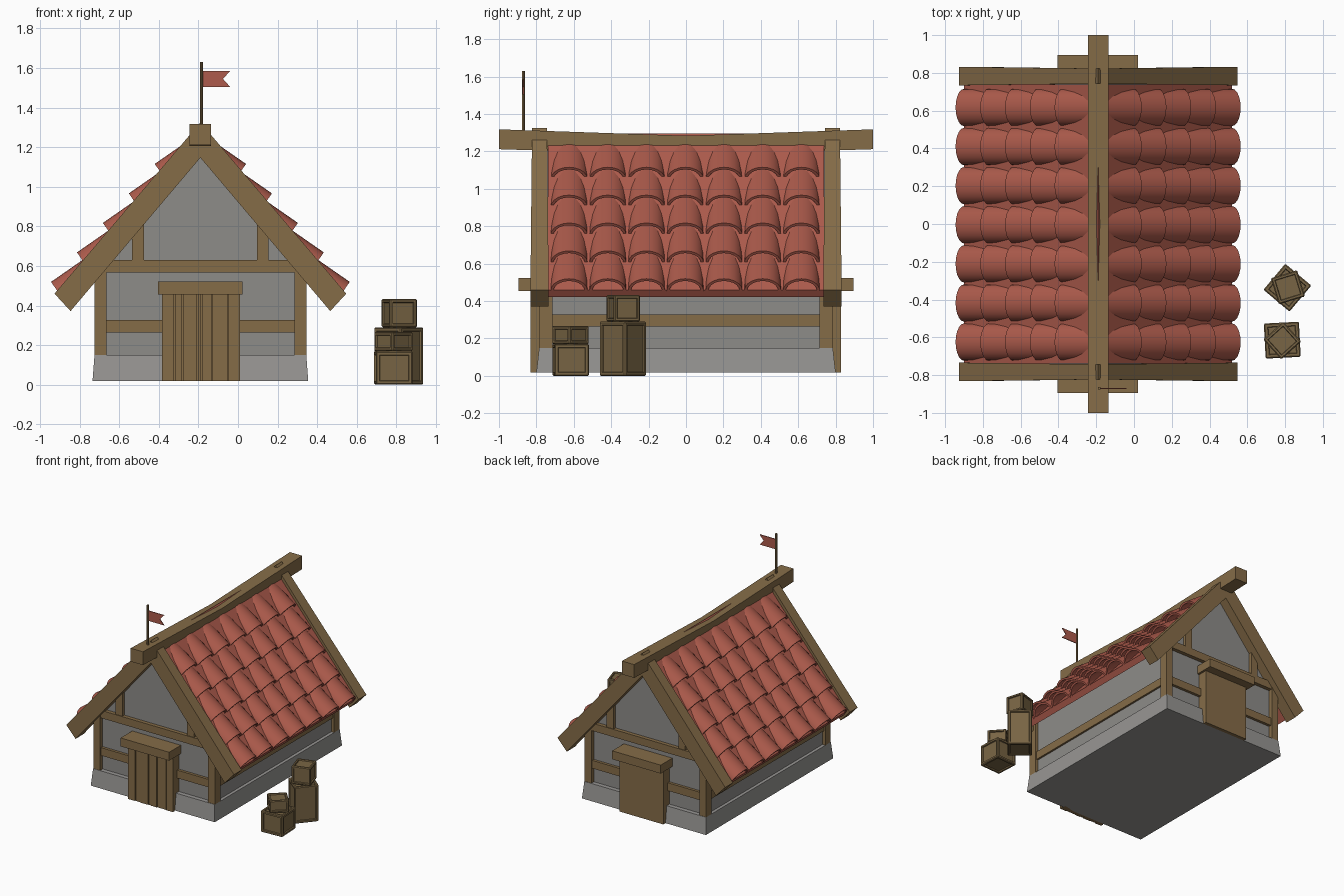
import bpy, bmesh, math
from mathutils import Matrix, Vector

if "Cube" in bpy.data.objects:
    bpy.data.objects.remove(bpy.data.objects["Cube"])

CX = -0.19          # house centre line


def mat(name, r, g, b):
    m = bpy.data.materials.new(name)
    m.diffuse_color = (r, g, b, 1)
    m.use_nodes = True
    m.node_tree.nodes["Principled BSDF"].inputs["Base Color"].default_value = m.diffuse_color
    return m


WOOD = mat("wood", 0.235, 0.150, 0.064)
CRATE = mat("crate wood", 0.190, 0.130, 0.058)
TILE = mat("red tile", 0.42, 0.105, 0.072)
WALL = mat("plaster grey", 0.27, 0.262, 0.25)
STONE = mat("stone grey", 0.31, 0.302, 0.29)


def finish(name, bm, material):
    bmesh.ops.recalc_face_normals(bm, faces=bm.faces[:])
    me = bpy.data.meshes.new(name)
    bm.to_mesh(me)
    bm.free()
    me.materials.append(material)
    ob = bpy.data.objects.new(name, me)
    bpy.context.collection.objects.link(ob)
    return ob


def add_prism(bm, pts, d0, d1, m=Matrix()):
    """Profile in local x,z extruded along local y."""
    a = [bm.verts.new(m @ Vector((x, d0, z))) for x, z in pts]
    b = [bm.verts.new(m @ Vector((x, d1, z))) for x, z in pts]
    bm.faces.new(a)
    bm.faces.new(b[::-1])
    for i in range(len(pts)):
        j = (i + 1) % len(pts)
        bm.faces.new((a[i], a[j], b[j], b[i]))


def prism(name, pts, d0, d1, material, m=Matrix()):
    bm = bmesh.new()
    add_prism(bm, pts, d0, d1, m)
    return finish(name, bm, material)


def box(name, x0, x1, y0, y1, z0, z1, material):
    return prism(name, [(x0, z0), (x1, z0), (x1, z1), (x0, z1)], y0, y1, material)


def chevron(half, top, low_top, low_half, low_z, apex):
    """Inverted V profile around the house centre."""
    return [(CX - half, low_top), (CX, top), (CX + half, low_top),
            (CX + low_half, low_z), (CX, apex), (CX - low_half, low_z)]


# Stone base with sloping sides
bm = bmesh.new()
bmesh.ops.create_cube(bm, size=1)
for v in bm.verts:
    top = v.co.z > 0
    v.co = (CX + math.copysign(0.535 if top else 0.545, v.co.x),
            math.copysign(0.785 if top else 0.80, v.co.y), 0.15 if top else 0.018)
finish("stone_base", bm, STONE)

# Walls with gables
prism("walls", [(CX - 0.51, 0.14), (CX + 0.51, 0.14), (CX + 0.51, 0.62),
                (CX, 1.21), (CX - 0.51, 0.62)], -0.75, 0.75, WALL)

# Timber frame
for sx, side in ((-1, "left"), (1, "right")):
    def xs(a, b):
        return sorted((CX + sx * a, CX + sx * b))
    box("side_beam_" + side, *xs(0.50, 0.525), -0.73, 0.73, 0.263, 0.328, WOOD)
    for sy, end in ((-1, "front"), (1, "back")):
        y0, y1 = sorted((sy * 0.715, sy * 0.782))
        box(f"corner_post_{end}_{side}", *xs(0.475, 0.535), y0, y1, 0.15, 0.60, WOOD)
        y0, y1 = sorted((sy * 0.73, sy * 0.775))
        x0, x1 = xs(0.285, 0.345)
        zi, zo = (1.19 - 0.285 * 1.176, 1.19 - 0.345 * 1.176)
        if sx < 0:
            zi, zo = zo, zi
        prism(f"gable_strut_{end}_{side}", [(x0, 0.62), (x1, 0.62), (x1, zo), (x0, zi)],
              y0, y1, WOOD)

for sy, end in ((-1, "front"), (1, "back")):
    def ys(a, b):
        return sorted((sy * a, sy * b))
    box("middle_beam_" + end, CX - 0.48, CX + 0.48, *ys(0.73, 0.772), 0.265, 0.328, WOOD)
    box("upper_beam_" + end, CX - 0.50, CX + 0.50, *ys(0.73, 0.78), 0.568, 0.629, WOOD)
    # Sloping gable boards, slightly wider at the eaves
    ob = prism("gable_board_" + end, chevron(0.737, 1.325, 0.46, 0.656, 0.372, 1.147),
               *ys(0.743, 0.823), WOOD)
    for v in ob.data.vertices:
        if v.co.z < 0.6:
            v.co.y += 0.009 * (1 if v.co.y > sy * 0.78 else -1)
    # Door and lintel
    box("door_slab_" + end, -0.38, 0.005, *ys(0.74, 0.815 if sy < 0 else 0.828), 0.018, 0.46, WOOD)
    box("lintel_" + end, -0.405, 0.022, *ys(0.74, 0.896), 0.455, 0.522, WOOD)

# Door planks on the front
cuts = [-0.385, -0.32, -0.28, -0.205, -0.183, -0.13, -0.05, 0.013]
for i, (a, b) in enumerate(zip(cuts, cuts[1:])):
    box(f"door_plank_{i + 1}", a + 0.002, b - 0.003, -0.832 + 0.004 * (i % 2), -0.81,
        0.018, 0.457, WOOD)

# Roof sheet under the tiles
prism("roof_sheet", chevron(0.71, 1.295, 0.46, 0.683, 0.422, 1.225), -0.738, 0.738, TILE)

# Half round tiles: 5 rows, 7 columns, both slopes
R, H, T, N = 0.099, 0.08, 0.015, 10
arc = [math.pi * i / N for i in range(N + 1)]
arch = [(R * math.cos(t), H * math.sin(t)) for t in arc]
arch += [((R - T) * math.cos(t), (H - T) * math.sin(t)) for t in reversed(arc)]
bm = bmesh.new()
for s in (-1, 1):
    for row in range(5):
        for col in range(7):
            o = Vector((CX + s * (0.709 - 0.131 * row), (col - 3) * 0.207 - 0.004,
                        0.454 + 0.149 * row))
            m = Matrix(((0, -s * 0.82, s * 0.57, o.x), (1, 0, 0, o.y),
                        (0, 0.57, 0.82, o.z), (0, 0, 0, 1)))
            add_prism(bm, arch, 0, 0.25, m)
tiles = finish("roof_tiles", bm, TILE)
bpy.context.view_layer.objects.active = tiles
tiles.select_set(True)
bpy.ops.object.shade_smooth_by_angle(angle=math.radians(35))

# Sagging ridge beam (profile in y,z, extruded along x)
prism("ridge_beam", [(-1, 1.212), (0, 1.18), (1, 1.212), (1, 1.318), (0, 1.284), (-1, 1.318)],
      CX - 0.054, CX + 0.054, WOOD, Matrix(((0, 1, 0, 0), (1, 0, 0, 0), (0, 0, 1, 0), (0, 0, 0, 1))))

# Flag
bm = bmesh.new()
bmesh.ops.create_cone(bm, cap_ends=True, segments=8, radius1=0.008, radius2=0.008, depth=0.34,
                      matrix=Matrix.Translation((-0.184, -0.87, 1.46)))
finish("flag_pole", bm, WOOD)
prism("flag", [(-0.18, 1.505), (-0.04, 1.505), (-0.076, 1.545), (-0.04, 1.585), (-0.18, 1.585)],
      -0.873, -0.867, TILE)


# Crates with framed panels
def crate(name, x, y, z, side, height, angle):
    bm = bmesh.new()
    bmesh.ops.create_cube(bm, size=1)
    bmesh.ops.scale(bm, vec=(side, side, height), verts=bm.verts)
    bmesh.ops.bevel(bm, geom=bm.edges[:], offset=0.006, segments=1, affect='EDGES')
    big = [f for f in bm.faces if f.calc_area() > 0.005]
    bmesh.ops.inset_individual(bm, faces=big, thickness=side * 0.1, depth=0)
    bmesh.ops.inset_individual(bm, faces=big, thickness=0.004, depth=-0.009)
    ob = finish(name, bm, CRATE)
    ob.location = (x, y, z + height / 2)
    ob.rotation_euler.z = math.radians(angle)


crate("tall_crate", 0.812, -0.337, 0.0, 0.180, 0.29, 50)
crate("tall_crate_top", 0.815, -0.335, 0.29, 0.145, 0.143, 17)
crate("low_crate", 0.785, -0.615, 0.0, 0.186, 0.17, 3)
crate("low_crate_top", 0.785, -0.617, 0.17, 0.142, 0.097, 42)
